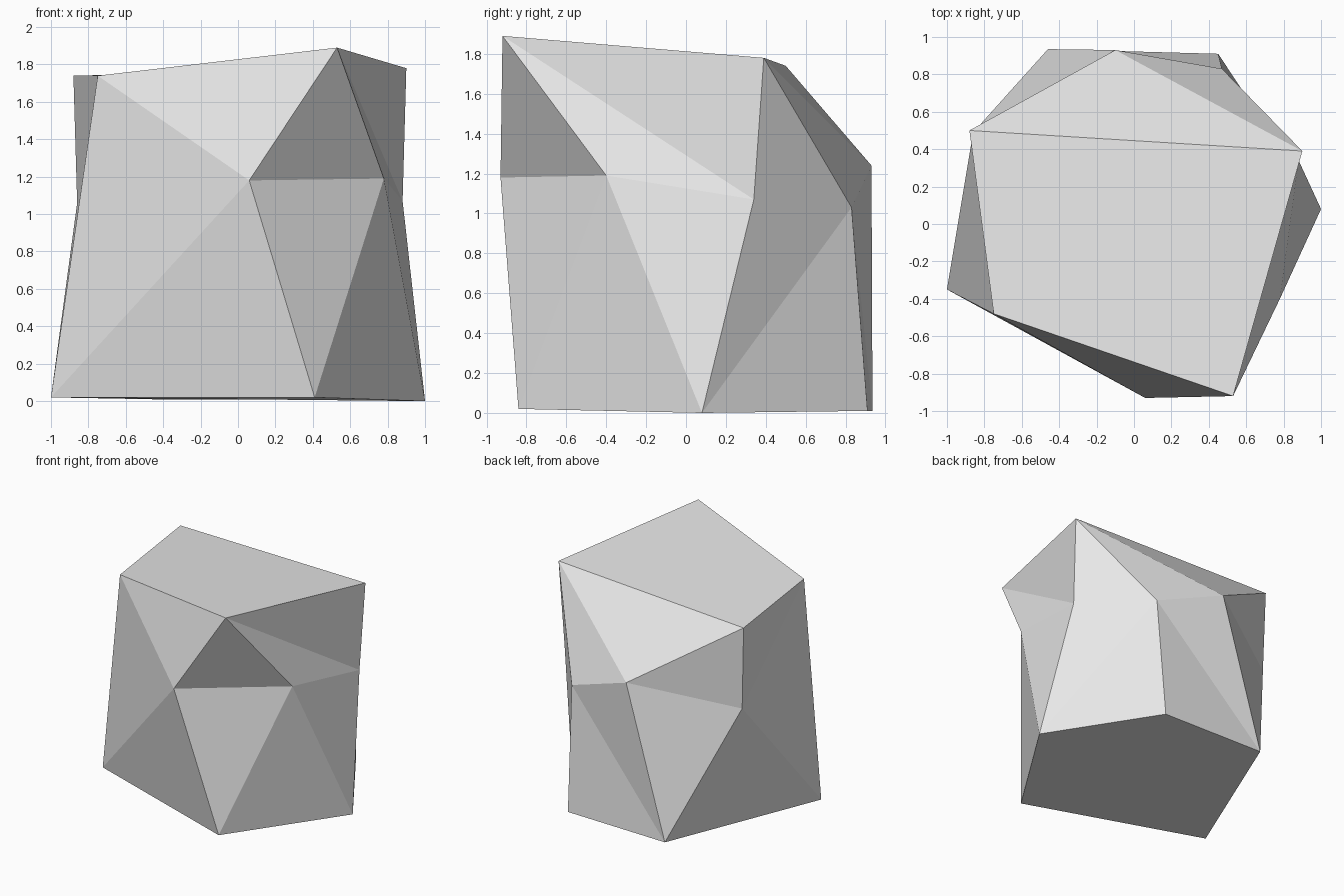
import bpy, bmesh

if "Cube" in bpy.data.objects:
    bpy.data.objects.remove(bpy.data.objects["Cube"])

# Corner points of the faceted boulder, grouped by level
corners = {
    # top rim
    'A': (-.75, -.48, 1.74), 'B': (.53, -.92, 1.89),
    'C': (.90, .39, 1.78), 'E': (-.88, .50, 1.74),
    # waist
    'P': (.06, -.93, 1.18), 'Q': (.78, -.40, 1.19), 'V': (.88, .34, 1.07),
    'W': (.47, .83, 1.03), 'D': (-.10, .93, 1.24), 'U': (-.86, .49, 1.06),
    # foot
    'R': (.41, -.84, .02), 'T': (1.0, .08, 0), 'Y': (.45, .91, .01),
    'X': (-.46, .935, .01), 'S': (-1.0, -.35, .02),
}

# Facets, each named by its corners
top = "ABCE CDE"
front = "ABP ASP SRP BPQ PQR QRT"
right = "BQV BVC QVT CVW VTW TYW"
back = "CWD WDX WYX DEU DUX"
left = "AEU AUS USX"
bottom = "RTYXS"

bm = bmesh.new()
v = {name: bm.verts.new(co) for name, co in corners.items()}
for facet in " ".join((top, front, right, back, left, bottom)).split():
    bm.faces.new([v[c] for c in facet])
bmesh.ops.recalc_face_normals(bm, faces=bm.faces)

mesh = bpy.data.meshes.new("boulder")
bm.to_mesh(mesh)
bm.free()

# Single stone colour
stone = bpy.data.materials.new("light grey stone")
stone.diffuse_color = (.8, .8, .8, 1)
stone.use_nodes = True
stone.node_tree.nodes["Principled BSDF"].inputs["Base Color"].default_value = stone.diffuse_color
mesh.materials.append(stone)
bpy.context.collection.objects.link(bpy.data.objects.new("boulder", mesh))
